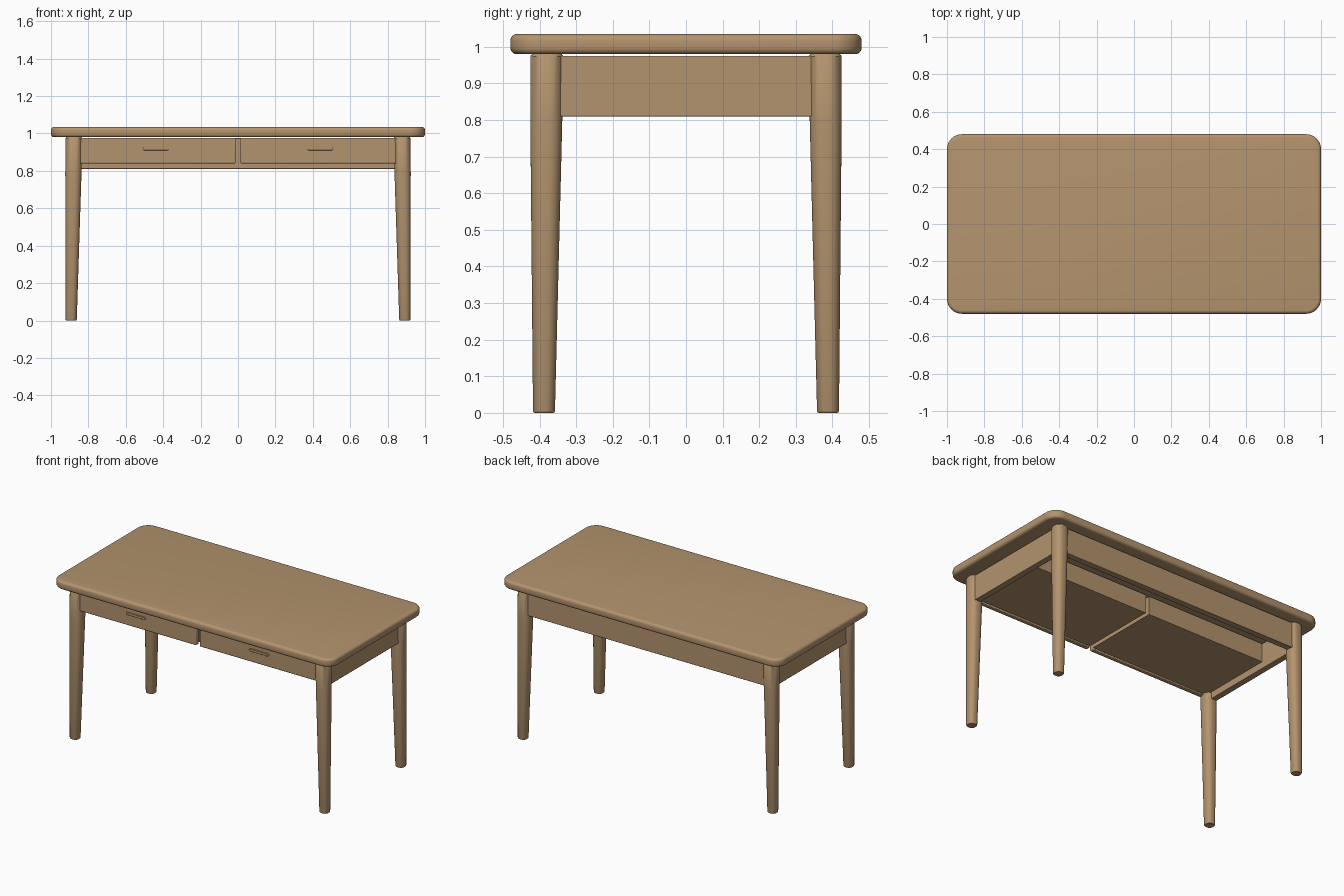
import bpy, bmesh, math

if "Cube" in bpy.data.objects:
    bpy.data.objects.remove(bpy.data.objects["Cube"])

wood = bpy.data.materials.new("tan_wood")
wood.diffuse_color = (0.456, 0.296, 0.156, 1)
wood.use_nodes = True
wood.node_tree.nodes["Principled BSDF"].inputs["Base Color"].default_value = wood.diffuse_color


def finish(name, bm, bevel=0.0, segments=2, angle=30):
    """Turn a bmesh into a named wooden object with softened edges."""
    bmesh.ops.recalc_face_normals(bm, faces=bm.faces)
    mesh = bpy.data.meshes.new(name)
    bm.to_mesh(mesh)
    bm.free()
    mesh.materials.append(wood)
    ob = bpy.data.objects.new(name, mesh)
    bpy.context.collection.objects.link(ob)
    if bevel:
        mod = ob.modifiers.new("soft_edges", 'BEVEL')
        mod.width = bevel
        mod.segments = segments
        mod.limit_method = 'ANGLE'
        mod.angle_limit = math.radians(angle)
    bpy.ops.object.select_all(action='DESELECT')
    ob.select_set(True)
    bpy.context.view_layer.objects.active = ob
    bpy.ops.object.shade_smooth_by_angle(angle=math.radians(35))
    return ob


def box(name, x, y, z, bevel=0.003):
    """Box from (min, max) ranges."""
    bm = bmesh.new()
    bmesh.ops.create_cube(bm, size=1)
    for v in bm.verts:
        for i, (lo, hi) in enumerate((x, y, z)):
            v.co[i] = lo if v.co[i] < 0 else hi
    return finish(name, bm, bevel)


def rounded_rect(hx, hy, r, n=10):
    """Outline of a rectangle with rounded corners."""
    pts = []
    for k, (sx, sy) in enumerate(((1, 1), (-1, 1), (-1, -1), (1, -1))):
        for i in range(n + 1):
            a = math.pi / 2 * (k + i / n)
            pts.append((sx * (hx - r) + r * math.cos(a),
                        sy * (hy - r) + r * math.sin(a)))
    return pts


def loft(bm, rings):
    """Skin a list of closed rings and cap both ends."""
    vs = [[bm.verts.new(p) for p in ring] for ring in rings]
    n = len(vs[0])
    for a, b in zip(vs, vs[1:]):
        for i in range(n):
            j = (i + 1) % n
            bm.faces.new((a[i], a[j], b[j], b[i]))
    bm.faces.new(vs[0])
    bm.faces.new(vs[-1])


# Tabletop: rounded corners and rounded rim
bm = bmesh.new()
rings = []
rim, z0, z1 = 0.018, 0.98, 1.035
steps = 5
profile = [(rim * (1 - math.sin(t)), z0 + rim * (1 - math.cos(t)))
           for t in (math.pi / 2 * i / steps for i in range(steps + 1))]
profile += [(d, z0 + z1 - z) for d, z in reversed(profile)]
for d, z in profile:
    rings.append([(x, y, z) for x, y in rounded_rect(1 - d, 0.48 - d, 0.08 - d)])
loft(bm, rings)
finish("tabletop", bm)

# Tapered legs: outer side nearly upright, inner side slanting
leg_levels = ((0.0, 0.026), (0.002, 0.0285), (0.006, 0.030),
              (0.79, 0.0435), (0.974, 0.045), (0.98, 0.041))
for sx, side in ((-1, "left"), (1, "right")):
    for sy, end in ((-1, "front"), (1, "back")):
        bm = bmesh.new()
        rings = []
        for z, r in leg_levels:
            cx = sx * (0.892 - 0.015 * z)
            cy = sy * (0.388 - 0.008 * z)
            rings.append([(cx + x, cy + y, z)
                          for x, y in rounded_rect(r, r, r * 0.85, 8)])
        loft(bm, rings)
        finish(f"{end}_{side}_leg", bm)

# Side and back aprons
for s, side in ((-1, "left"), (1, "right")):
    box(f"{side}_apron", sorted((s * 0.865, s * 0.905)), (-0.37, 0.37), (0.81, 0.975))
box("back_apron", (-0.865, 0.865), (0.37, 0.41), (0.81, 0.975))

# Two drawers: front panel, open box and pill-shaped pull
for s, side in ((-1, "left"), (1, "right")):
    def span(a, b):
        return sorted((s * a, s * b))
    box(f"{side}_drawer_front", span(0.0125, 0.862), (-0.41, -0.38), (0.84, 0.975), 0.005)
    box(f"{side}_drawer_bottom", span(0.0125, 0.86), (-0.38, 0.12), (0.85, 0.86), 0)
    box(f"{side}_drawer_back", span(0.0125, 0.86), (0.105, 0.12), (0.86, 0.97), 0)
    box(f"{side}_drawer_inner_side", span(0.0125, 0.0275), (-0.38, 0.105), (0.86, 0.97), 0)
    box(f"{side}_drawer_outer_side", span(0.845, 0.86), (-0.38, 0.105), (0.86, 0.97), 0)
    bm = bmesh.new()
    outline = rounded_rect(0.069, 0.008, 0.008, 6)
    loft(bm, [[(s * 0.44 + x, y, 0.918 + z) for x, z in outline]
              for y in (-0.405, -0.418)])
    finish(f"{side}_drawer_pull", bm, 0.002)
